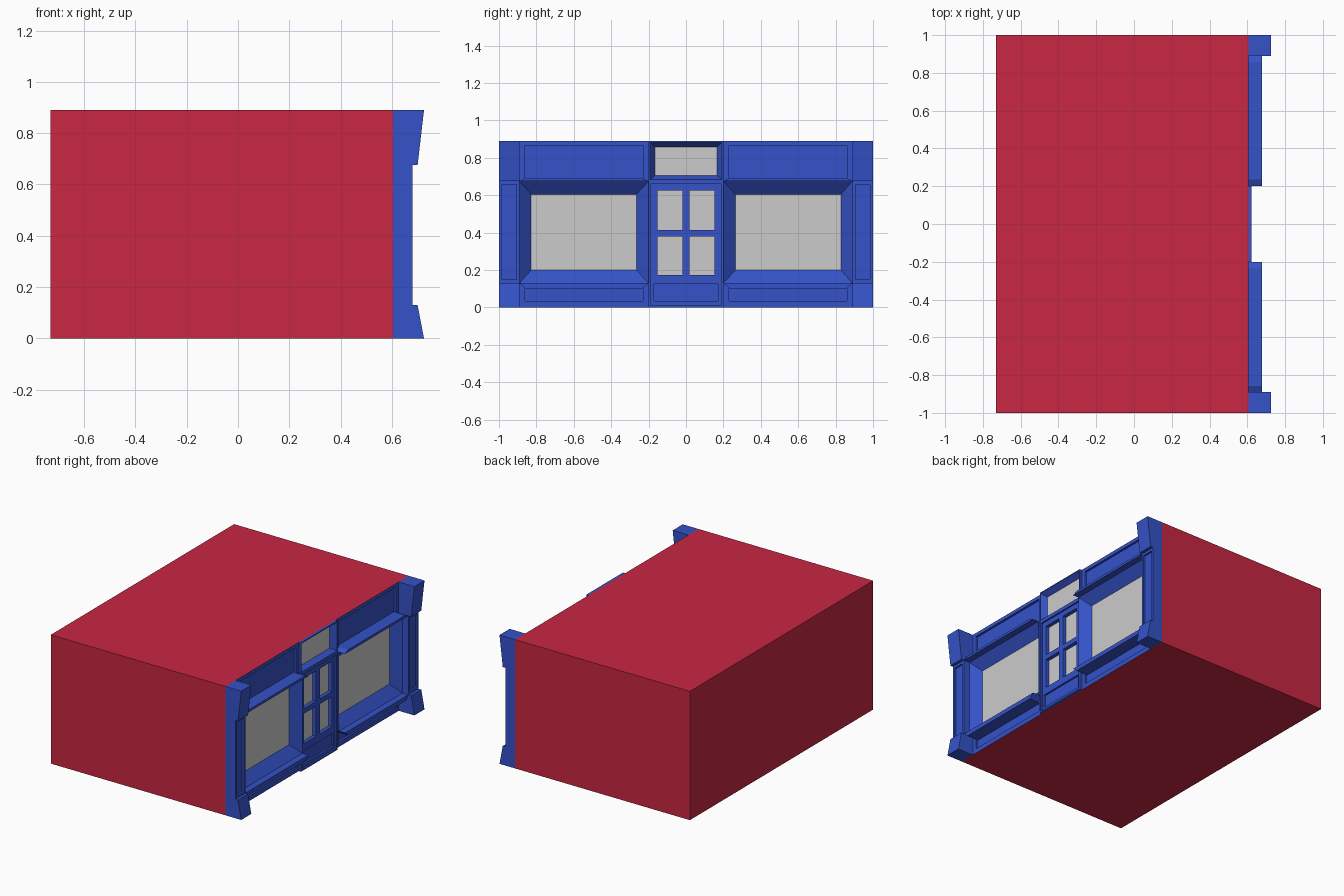
import bpy, bmesh

if "Cube" in bpy.data.objects:
    bpy.data.objects.remove(bpy.data.objects["Cube"])

def material(name, color):
    m = bpy.data.materials.new(name)
    m.diffuse_color = color
    m.use_nodes = True
    m.node_tree.nodes["Principled BSDF"].inputs["Base Color"].default_value = m.diffuse_color
    return m

RED = material("red_wall", (0.58, 0.02, 0.055, 1))
BLUE = material("blue_paint", (0.035, 0.085, 0.58, 1))
FACE = 0.605  # plane of the shop front
TOP = 0.89

def finish(name, bm, mat, mirror=False):
    me = bpy.data.meshes.new(name)
    bm.to_mesh(me)
    bm.free()
    if mat:
        me.materials.append(mat)
    ob = bpy.data.objects.new(name, me)
    bpy.context.collection.objects.link(ob)
    if mirror:
        mod = ob.modifiers.new("mirror", "MIRROR")
        mod.use_axis = (False, True, False)
        mod.use_mirror_merge = False
    return ob

def rect(bm, y0, y1, z0, z1, x):
    return [bm.verts.new((x, y, z)) for y, z in ((y0, z0), (y1, z0), (y1, z1), (y0, z1))]

def nested(name, rings, cap=True, mirror=False):
    """Join nested rectangles (y0, y1, z0, z1, x), outermost first."""
    bm = bmesh.new()
    loops = [rect(bm, *r) for r in rings]
    for a, b in zip(loops, loops[1:]):
        for i in range(4):
            j = (i + 1) % 4
            bm.faces.new((a[i], a[j], b[j], b[i]))
    if cap:
        bm.faces.new(loops[-1])
    return finish(name, bm, BLUE, mirror)

def recess(name, outer, inner, front, back, cap=True, mirror=False):
    return nested(name, [outer + (front,), inner + (front,), inner + (back,)], cap, mirror)

def glass(name, r, x, mirror=False):
    bm = bmesh.new()
    bm.faces.new(rect(bm, *r, x))
    return finish(name, bm, None, mirror)

def prism(name, points, offset, mirror=True):
    bm = bmesh.new()
    f = bm.faces.new([bm.verts.new(p) for p in points])
    new = bmesh.ops.extrude_face_region(bm, geom=[f])["geom"]
    bmesh.ops.translate(bm, vec=offset, verts=[v for v in new if isinstance(v, bmesh.types.BMVert)])
    bmesh.ops.recalc_face_normals(bm, faces=bm.faces)
    return finish(name, bm, BLUE, mirror)

# Building body, open behind the shop front
bm = bmesh.new()
bmesh.ops.create_cube(bm, size=1)
for v in bm.verts:
    v.co = (FACE if v.co.x > 0 else -0.73, v.co.y * 2, (v.co.z + 0.5) * TOP)
bm.normal_update()
bmesh.ops.delete(bm, geom=[f for f in bm.faces if f.normal.x > 0.9], context="FACES_ONLY")
finish("building_body", bm, RED)

# Corner pilasters: flared base, panelled shaft, flared capital
def flare(name, section):
    prism(name, [(x, 0.89, z) for x, z in section], (0, 0.11, 0))

flare("pilaster_base", [(FACE, 0), (0.725, 0), (0.70, 0.13), (FACE, 0.13)])
flare("pilaster_capital", [(FACE, 0.675), (0.70, 0.675), (0.725, TOP), (FACE, TOP)])
shaft, field = (0.89, 1.0, 0.13, 0.675), (0.907, 0.985, 0.148, 0.657)
nested("pilaster_shaft", [shaft + (FACE,), shaft + (0.68,), field + (0.68,), field + (0.667,)], mirror=True)

# Side bays: sign panel, window and stall riser
recess("sign_panel", (0.2, 0.89, 0.675, TOP), (0.23, 0.86, 0.692, 0.865), FACE, 0.59, mirror=True)
recess("stall_riser", (0.2, 0.89, 0, 0.13), (0.23, 0.86, 0.033, 0.10), FACE, 0.59, mirror=True)
opening, pane = (0.2, 0.89, 0.13, 0.675), (0.265, 0.828, 0.2, 0.605)
nested("window_frame", [opening + (FACE,), opening + (0.633,), pane + (0.576,)], cap=False, mirror=True)
glass("window_glass", pane, 0.576, mirror=True)

# Ledges above and below each window, with sloping ends
for name, z_edge, z_flat in (("window_hood", 0.675, 0.692), ("window_sill", 0.13, 0.10)):
    outline = [(0.2, z_edge), (0.235, z_flat), (0.858, z_flat), (0.89, z_edge)]
    prism(name, [(FACE, y, z) for y, z in outline], (0.073, 0, 0))

# Door surround and transom light
outer, inner = (-0.2, 0.2, 0, 0.675), (-0.187, 0.187, 0.01, 0.66)
nested("door_surround", [outer + (FACE,), outer + (0.622,), inner + (0.622,), inner + (0.611,)], cap=False)
outer, lip, pane = (-0.2, 0.2, 0.675, TOP), (-0.193, 0.193, 0.685, 0.883), (-0.165, 0.165, 0.705, 0.857)
nested("transom_frame", [outer + (FACE,), outer + (0.622,), lip + (0.622,), pane + (0.585,)], cap=False)
glass("transom_glass", pane, 0.585)

# Door leaf: kick panel and four panes
recess("door_kick_panel", (-0.187, 0.187, 0.01, 0.15), (-0.17, 0.17, 0.033, 0.125), 0.611, 0.598)
for z0, z1, p0, p1 in ((0.15, 0.397, 0.173, 0.38), (0.397, 0.66, 0.415, 0.625)):
    recess("door_pane_frame", (0, 0.187, z0, z1), (0.02, 0.153, p0, p1), 0.611, 0.585, cap=False, mirror=True)
    glass("door_glass", (0.02, 0.153, p0, p1), 0.585, mirror=True)
